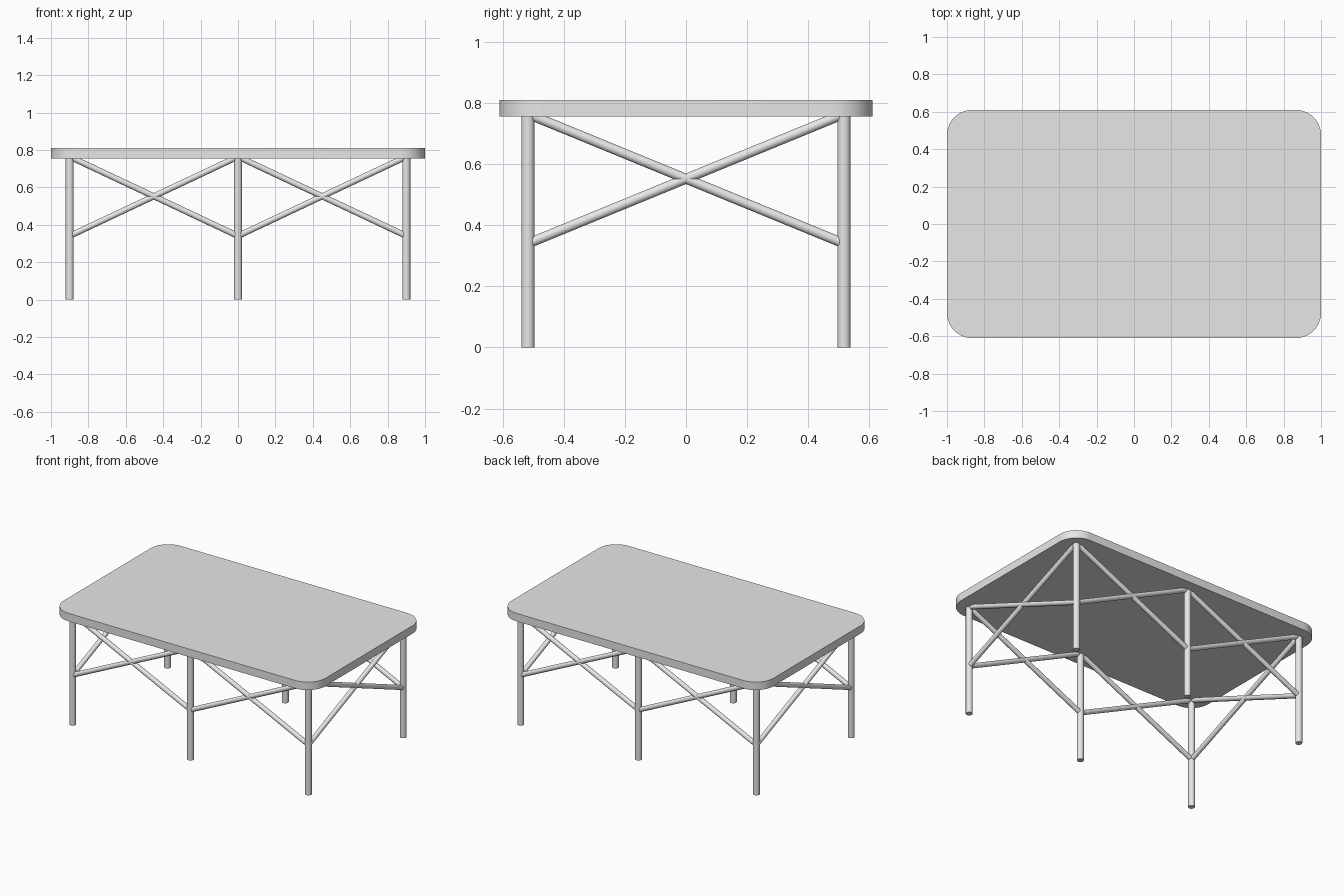
import bpy
import bmesh
from math import cos, sin, pi, radians
from mathutils import Vector

cube = bpy.data.objects.get("Cube")
if cube:
    bpy.data.objects.remove(cube, do_unlink=True)

LEG_X, LEG_Y = 0.90, 0.517
TOP_Z, UNDER_Z = 0.81, 0.755
LOW_Z, HIGH_Z = 0.34, 0.764

grey = bpy.data.materials.new("light grey")
grey.use_nodes = True
colour = (0.8, 0.8, 0.8, 1)
grey.diffuse_color = colour
grey.node_tree.nodes["Principled BSDF"].inputs["Base Color"].default_value = colour


def finish(obj, name):
    obj.name = name
    obj.data.materials.append(grey)
    bpy.ops.object.select_all(action="DESELECT")
    obj.select_set(True)
    bpy.context.view_layer.objects.active = obj
    bpy.ops.object.shade_smooth_by_angle(angle=radians(35))


def rod(name, start, end, radius):
    """Closed cylinder between two points."""
    start, end = Vector(start), Vector(end)
    axis = end - start
    bpy.ops.mesh.primitive_cylinder_add(
        vertices=32, radius=radius, depth=axis.length,
        location=(start + end) / 2,
        rotation=axis.to_track_quat("Z", "Y").to_euler())
    finish(bpy.context.object, name)


def crossed_braces(name, a, b):
    """Two diagonal rods forming an X between two legs."""
    rod(name + "_brace_rising", (*a, LOW_Z), (*b, HIGH_Z), 0.016)
    rod(name + "_brace_falling", (*a, HIGH_Z), (*b, LOW_Z), 0.016)


# Table top: rounded rectangle outline, extruded upward
half_x, half_y, corner, steps = 1.0, 0.61, 0.135, 16
bm = bmesh.new()
outline = []
for quarter, (sx, sy) in enumerate([(1, 1), (-1, 1), (-1, -1), (1, -1)]):
    for i in range(steps + 1):
        angle = (quarter + i / steps) * pi / 2
        outline.append(bm.verts.new((sx * (half_x - corner) + corner * cos(angle),
                                     sy * (half_y - corner) + corner * sin(angle),
                                     UNDER_Z)))
base = bm.faces.new(outline)
raised = bmesh.ops.extrude_face_region(bm, geom=[base], use_keep_orig=True)
bmesh.ops.translate(bm, vec=(0, 0, TOP_Z - UNDER_Z),
                    verts=[g for g in raised["geom"] if isinstance(g, bmesh.types.BMVert)])
bmesh.ops.recalc_face_normals(bm, faces=bm.faces)
mesh = bpy.data.meshes.new("table_top")
bm.to_mesh(mesh)
bm.free()
table_top = bpy.data.objects.new("table_top", mesh)
bpy.context.collection.objects.link(table_top)
finish(table_top, "table_top")

# Legs and long-side braces, front and back
for row, y in (("front", -LEG_Y), ("back", LEG_Y)):
    for side, x in (("right", -LEG_X), ("middle", 0), ("left", LEG_X)):
        rod(f"{row}_{side}_leg", (x, y, 0), (x, y, UNDER_Z), 0.0213)
    crossed_braces(f"{row}_right", (-LEG_X, y), (0, y))
    crossed_braces(f"{row}_left", (0, y), (LEG_X, y))

# Braces across the two ends
for side, x in (("right", -LEG_X), ("left", LEG_X)):
    crossed_braces(f"{side}_end", (x, -LEG_Y), (x, LEG_Y))
